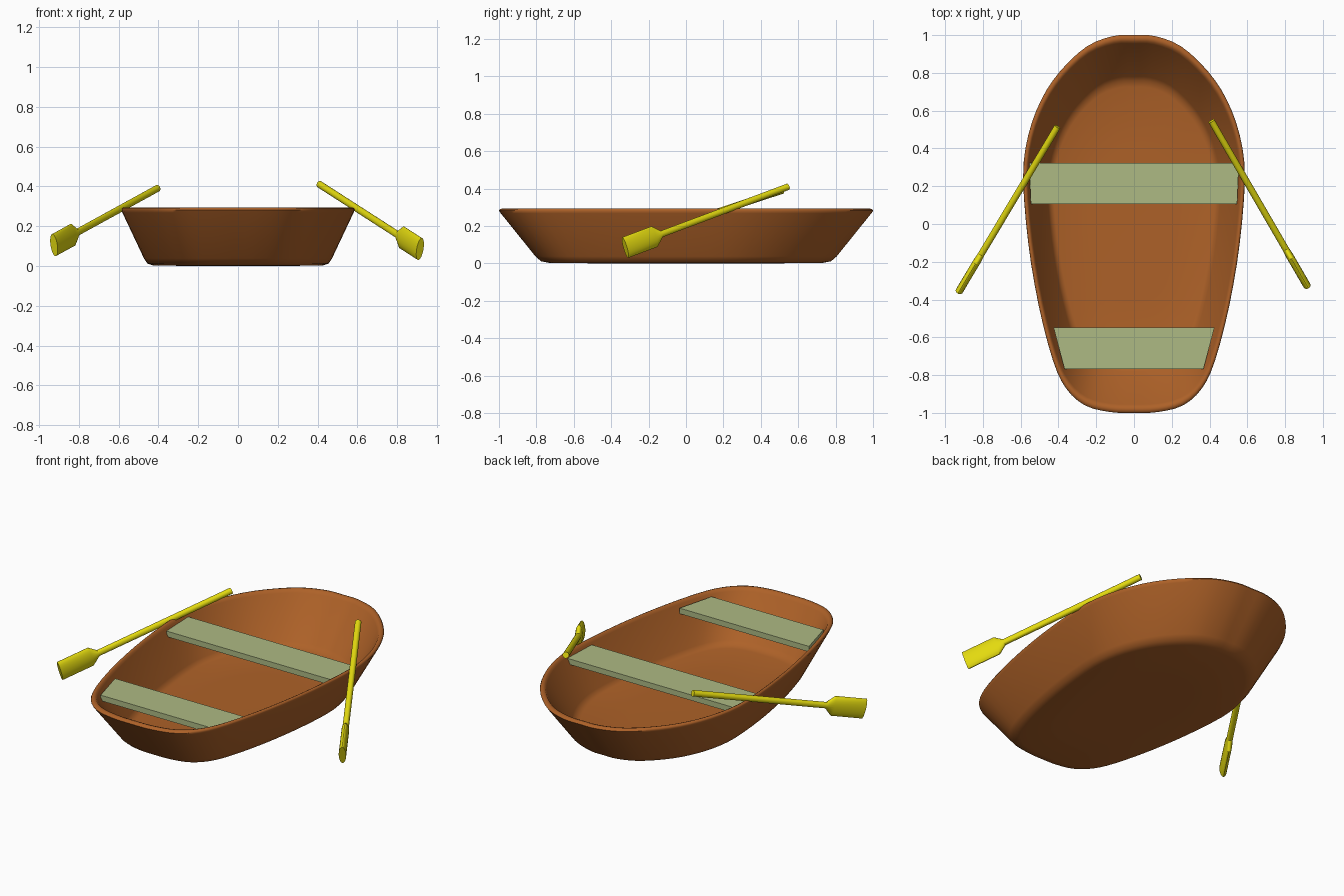
import bpy, bmesh, math
from mathutils import Vector

cube = bpy.data.objects.get("Cube")
if cube:
    bpy.data.objects.remove(cube, do_unlink=True)


def material(name, rgb):
    m = bpy.data.materials.new(name)
    m.use_nodes = True
    m.diffuse_color = (*rgb, 1)
    m.node_tree.nodes["Principled BSDF"].inputs["Base Color"].default_value = (*rgb, 1)
    return m


brown = material("brown wood", (0.42, 0.12, 0.021))
green = material("sage green paint", (0.42, 0.49, 0.23))
yellow = material("yellow paint", (0.78, 0.71, 0.005))


def loft(name, rings, mat, angle):
    """Skin a list of closed rings and cap both ends."""
    bm = bmesh.new()
    loops = [[bm.verts.new(p) for p in ring] for ring in rings]
    for a, b in zip(loops, loops[1:]):
        for i in range(len(a)):
            j = (i + 1) % len(a)
            bm.faces.new((a[i], a[j], b[j], b[i]))
    bm.faces.new(loops[0])
    bm.faces.new(loops[-1])
    bmesh.ops.recalc_face_normals(bm, faces=bm.faces)
    mesh = bpy.data.meshes.new(name)
    bm.to_mesh(mesh)
    bm.free()
    mesh.materials.append(mat)
    ob = bpy.data.objects.new(name, mesh)
    bpy.context.collection.objects.link(ob)
    if angle:
        bpy.ops.object.select_all(action='DESELECT')
        ob.select_set(True)
        bpy.context.view_layer.objects.active = ob
        bpy.ops.object.shade_smooth_by_angle(angle=math.radians(angle))
    return ob


def smooth_loop(points, steps):
    """Catmull-Rom curve through a closed list of points."""
    out, n = [], len(points)
    for i in range(n):
        a, b, c, d = (Vector(points[(i + k) % n]) for k in (-1, 0, 1, 2))
        for s in range(steps):
            t = s / steps
            out.append(0.5 * (2 * b + (c - a) * t + (2 * a - 5 * b + 4 * c - d) * t * t
                              + (3 * b - a - 3 * c + d) * t ** 3))
    return out


# Hull: one rim outline, scaled through an outer and inner wall profile
half = [(0.13, -0.995), (0.26, -0.96), (0.36, -0.87), (0.43, -0.72), (0.505, -0.43),
        (0.56, -0.1), (0.587, 0.25), (0.56, 0.47), (0.49, 0.66), (0.39, 0.81),
        (0.25, 0.94), (0.11, 0.995)]
outline = smooth_loop([(0, -1)] + half + [(0, 1)] + [(-x, y) for x, y in reversed(half)], 3)
wall = [(0.4, 0), (0.73, 0.003), (0.775, 0.012), (0.805, 0.038), (0.99, 0.268), (1, 0.282),
        (0.994, 0.291), (0.98, 0.294), (0.966, 0.29), (0.955, 0.276),
        (0.78, 0.06), (0.758, 0.042), (0.725, 0.034), (0.4, 0.031)]
loft("hull", [[(p.x * s, p.y * s, z) for p in outline] for s, z in wall], brown, 60)

# Seats: tapered planks just below the rim
for name, y0, y1, w0, w1 in (("front_seat", -0.767, -0.548, 0.368, 0.426),
                             ("middle_seat", 0.107, 0.324, 0.546, 0.555)):
    plan = [(-w0, y0), (w0, y0), (w1, y1), (-w1, y1)]
    loft(name, [[(x, y, z) for x, y in plan] for z in (0.235, 0.268)], green, 0)


# Oars: round shaft flaring into a flattened blade held on edge
def oar(name, blade_end, handle_end):
    start, end = Vector(blade_end), Vector(handle_end)
    axis = (end - start).normalized()
    side = axis.cross(Vector((0, 0, 1))).normalized()
    up = side.cross(axis)
    length = (end - start).length
    rings = []
    for d, thick, wide in ((0, 0.02, 0.058), (0.19, 0.02, 0.058),
                           (0.235, 0.0175, 0.0175), (length, 0.0175, 0.0175)):
        angles = [math.tau * i / 24 for i in range(24)]
        rings.append([start + axis * d + side * thick * math.cos(a) + up * wide * math.sin(a)
                      for a in angles])
    loft(name, rings, yellow, 25)


oar("right_oar", (-0.925, -0.355, 0.105), (-0.405, 0.515, 0.39))
oar("left_oar", (0.915, -0.325, 0.085), (0.41, 0.545, 0.41))
